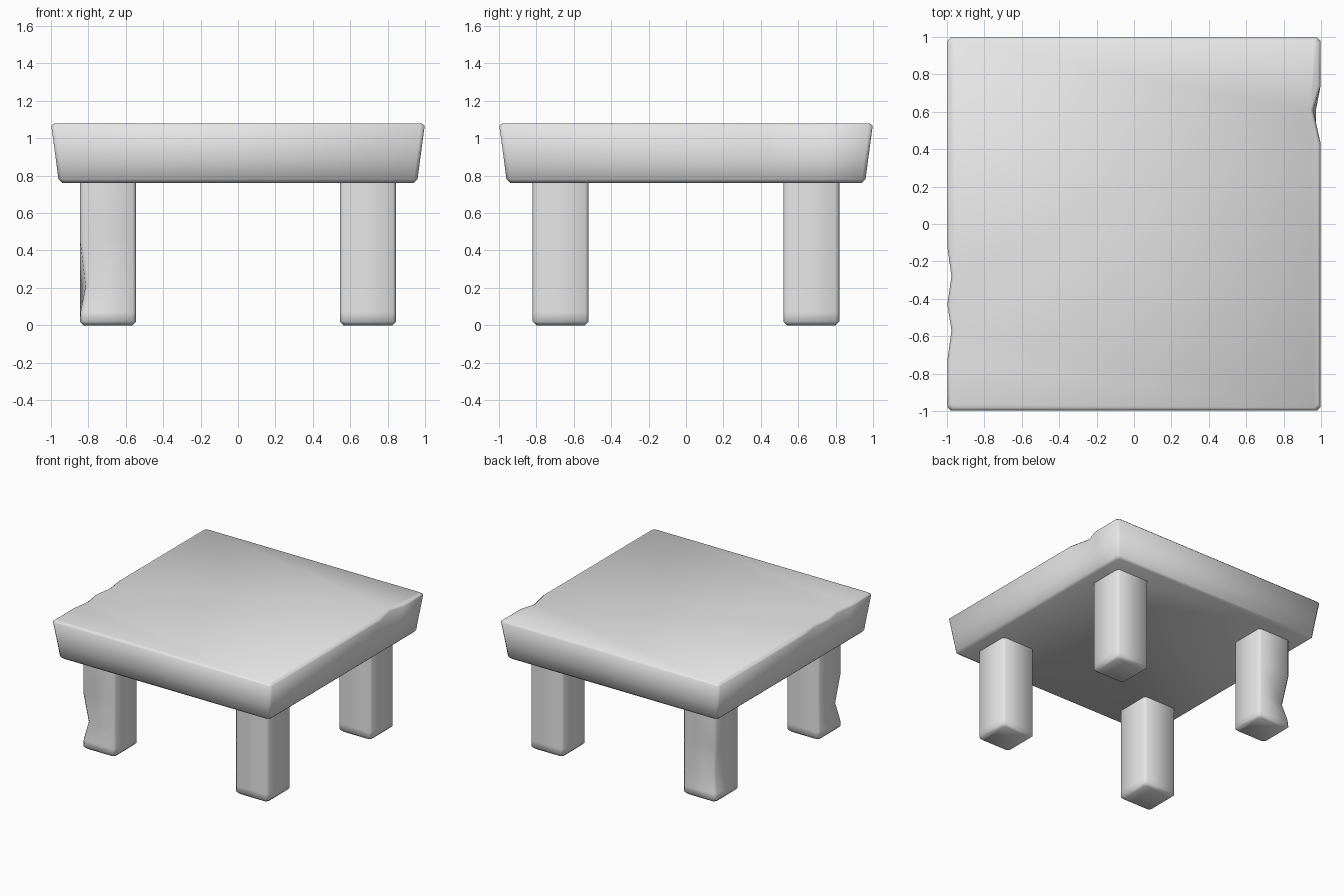
import bpy, bmesh, math

cube = bpy.data.objects.get("Cube")
if cube:
    bpy.data.objects.remove(cube, do_unlink=True)

grey = bpy.data.materials.new("stone_grey")
grey.diffuse_color = (0.8, 0.8, 0.8, 1)
grey.use_nodes = True
grey.node_tree.nodes["Principled BSDF"].inputs["Base Color"].default_value = (0.8, 0.8, 0.8, 1)


def loft(name, rings):
    """Skin a stack of equal-length point rings and cap both ends."""
    bm = bmesh.new()
    loops = [[bm.verts.new(p) for p in ring] for ring in rings]
    n = len(loops[0])
    for low, high in zip(loops, loops[1:]):
        for i in range(n):
            j = (i + 1) % n
            bm.faces.new((low[i], low[j], high[j], high[i]))
    bm.faces.new(loops[0][::-1])
    bm.faces.new(loops[-1])
    bmesh.ops.recalc_face_normals(bm, faces=bm.faces)
    mesh = bpy.data.meshes.new(name)
    bm.to_mesh(mesh)
    bm.free()
    mesh.materials.append(grey)
    obj = bpy.data.objects.new(name, mesh)
    bpy.context.collection.objects.link(obj)
    bpy.context.view_layer.objects.active = obj
    bpy.ops.object.select_all(action='DESELECT')
    obj.select_set(True)
    bpy.ops.object.shade_smooth_by_angle(angle=math.radians(60))
    return obj


# Tabletop: flared slab with chipped upper edges, as (y, depth) along each side
RIGHT_CHIPS = [(0.43, 0), (0.61, 0.04), (0.74, 0)]
LEFT_CHIPS = [(-0.12, 0), (-0.28, 0.022), (-0.43, 0), (-0.57, 0.022), (-0.73, 0)]


def slab_ring(z, half, chip, corner=0.02):
    h, c = half, half - corner
    pts = [(-c, -h), (c, -h), (h, -c)]
    pts += [(h - d * chip, y) for y, d in RIGHT_CHIPS]
    pts += [(h, c), (c, h), (-c, h), (-h, c)]
    pts += [(-h + d * chip, y) for y, d in LEFT_CHIPS]
    pts += [(-h, -c)]
    return [(x, y, z) for x, y in pts]


loft("tabletop", [slab_ring(*r) for r in (
    (0.762, 0.940, 0), (0.780, 0.960, 0), (0.880, 0.973, 0),
    (1.066, 0.998, 1), (1.080, 0.982, 1))])


# Legs: square posts with chamfered edges, some with a dented outer corner
def leg(name, sx, sy, dent):
    rings = []
    for z, half, amount in ((0, 0.130, 0), (0.02, 0.15, 0), (0.07, 0.15, 0.1),
                            (0.21, 0.15, 1), (0.46, 0.15, 0), (0.78, 0.15, 0)):
        c = half - 0.018
        pts = [(half, -c), (half, c), (c, half), (-c, half),
               (-half, c), (-half, -c), (-c, -half), (c, -half)]
        ring = []
        for i, (x, y) in enumerate(pts):
            pull = dent * amount if i in (1, 2) else 0
            ring.append((sx * (0.695 + x - pull), sy * (0.67 + y - pull), z))
        rings.append(ring)
    loft(name, rings)


for name, sx, sy, dent in (("front_left_leg", 1, -1, 0), ("back_left_leg", 1, 1, 0),
                           ("front_right_leg", -1, -1, 0.03),
                           ("back_right_leg", -1, 1, 0.035)):
    leg(name, sx, sy, dent)
